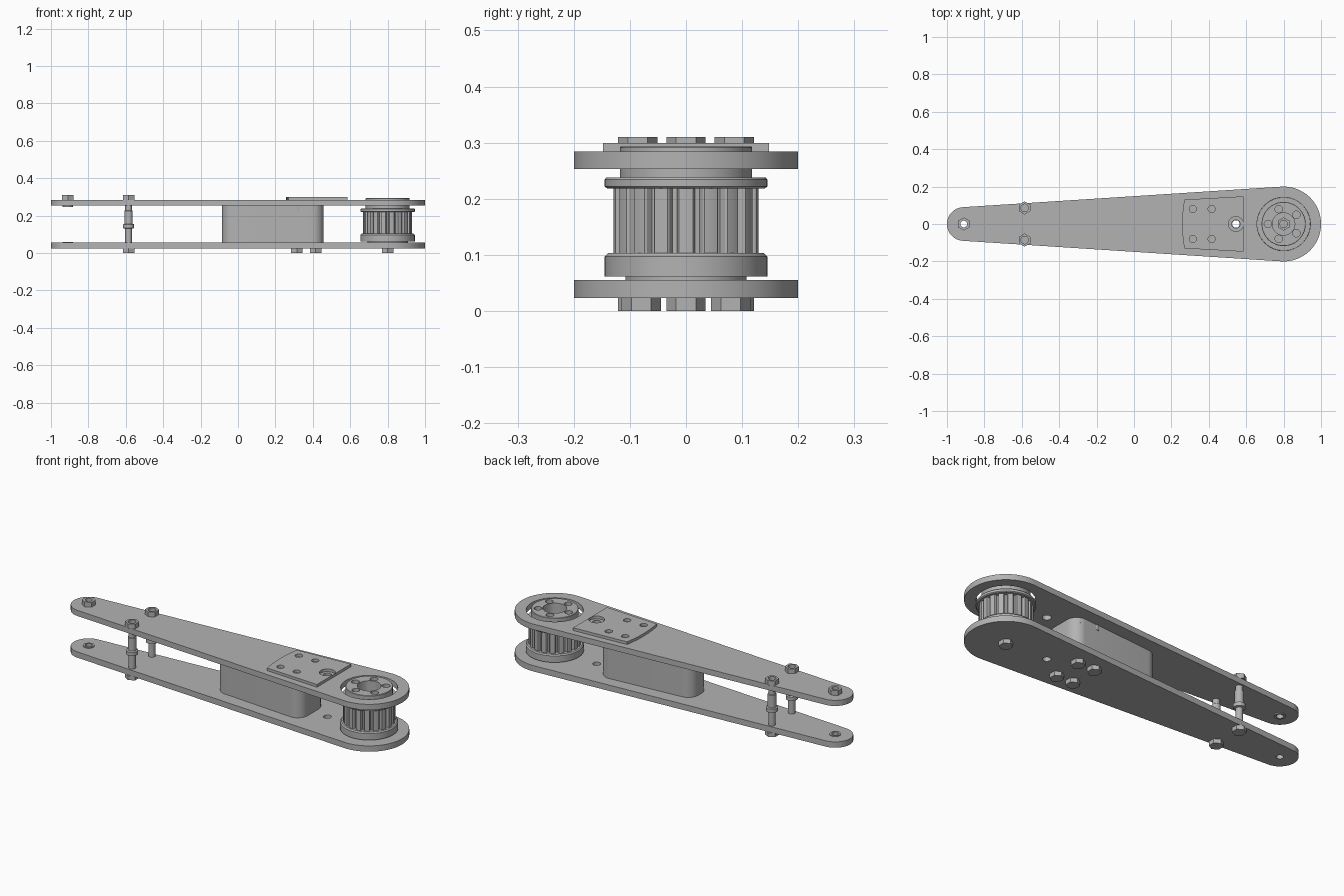
import bpy, bmesh
from math import sin, cos, pi, radians, acos

if "Cube" in bpy.data.objects:
    bpy.data.objects.remove(bpy.data.objects["Cube"], do_unlink=True)

grey = bpy.data.materials.new("plain grey")
grey.use_nodes = True
COLOUR = (0.45, 0.45, 0.45, 1)
grey.diffuse_color = COLOUR
grey.node_tree.nodes["Principled BSDF"].inputs["Base Color"].default_value = COLOUR


def arc(cx, cy, r, a0, a1, n):
    return [(cx + r * cos(a0 + (a1 - a0) * i / n), cy + r * sin(a0 + (a1 - a0) * i / n))
            for i in range(n + 1)]


def ring(cx, cy, r, n=32, turn=0.0):
    return arc(cx, cy, r, turn, turn + 2 * pi, n)[:-1]


def prism(name, outline, z0, z1, smooth=True):
    """Extrude a flat outline from z0 to z1."""
    bm = bmesh.new()
    face = bm.faces.new([bm.verts.new((x, y, z0)) for x, y in outline])
    top = bmesh.ops.extrude_face_region(bm, geom=[face])["geom"]
    for v in top:
        if isinstance(v, bmesh.types.BMVert):
            v.co.z = z1
    return finish(name, bm, smooth)


def lathe(name, cx, cy, profile, n=48):
    """Closed solid of revolution from (radius, z) points, axis ends included."""
    bm = bmesh.new()
    loops = [[bm.verts.new((x, y, z)) for x, y in ring(cx, cy, r, n)] for r, z in profile]
    for a, b in zip(loops, loops[1:]):
        for i in range(n):
            j = (i + 1) % n
            bm.faces.new((a[i], a[j], b[j], b[i]))
    bm.faces.new(loops[0])
    bm.faces.new(loops[-1])
    return finish(name, bm)


def finish(name, bm, smooth=True):
    bmesh.ops.recalc_face_normals(bm, faces=bm.faces)
    mesh = bpy.data.meshes.new(name)
    bm.to_mesh(mesh)
    bm.free()
    mesh.materials.append(grey)
    obj = bpy.data.objects.new(name, mesh)
    bpy.context.collection.objects.link(obj)
    if smooth:
        shade(obj)
    return obj


def shade(obj):
    bpy.ops.object.select_all(action="DESELECT")
    obj.select_set(True)
    bpy.context.view_layer.objects.active = obj
    bpy.ops.object.shade_smooth_by_angle(angle=radians(30))


def drill(obj, holes, z0, z1):
    """Cut round holes given as (x, y, radius)."""
    for x, y, r in holes:
        cutter = prism("cutter", ring(x, y, r), z0, z1, False)
        cutter.hide_render = True
        mod = obj.modifiers.new("hole", "BOOLEAN")
        mod.operation, mod.solver, mod.object = "DIFFERENCE", "EXACT", cutter
        bpy.context.view_layer.objects.active = obj
        bpy.ops.object.modifier_apply(modifier=mod.name)
        bpy.data.objects.remove(cutter, do_unlink=True)
    shade(obj)


def hexagon(name, x, y, z0, z1, hole=0):
    obj = prism(name, ring(x, y, 0.035, 6, pi / 2), z0, z1, False)
    if hole:
        drill(obj, [(x, y, hole)], z0 - 0.1, z1 + 0.1)
    return obj


# Key positions
PIVOT, TIP, PORT = 0.8, -0.91, 0.545
BOLTS = [(x, y) for x in (0.315, 0.415) for y in (-0.08, 0.08)]
POSTS = [(-0.585, -0.086), (-0.585, 0.086)]
LOW, HIGH = (0.023, 0.055), (0.253, 0.284)

# Side plates: two arcs joined by tangents
R_BIG, R_SMALL = 0.2, 0.09
t = acos((R_BIG - R_SMALL) / (PIVOT - TIP))
t = pi - t
outline = (arc(PIVOT, 0, R_BIG, -t, t, 64) + arc(TIP, 0, R_SMALL, t, 2 * pi - t, 32))
lower = prism("lower_plate", outline, *LOW)
drill(lower, [(TIP, 0, 0.018), (PORT, 0, 0.02)], -0.1, 0.1)
upper = prism("upper_plate", outline, *HIGH)
drill(upper, [(TIP, 0, 0.018), (PORT, 0, 0.022), (PIVOT, 0, 0.143)], 0.2, 0.4)

# Cover plate with a slightly bowed rear edge
bow = [(0.257 + 0.012 * (y / 0.13) ** 2, y) for y in (0.13, 0.09, 0.045, 0, -0.045, -0.09, -0.13)]
cover = prism("cover_plate", bow + [(0.585, -0.148), (0.585, 0.148)], HIGH[1], 0.299)
drill(cover, [(x, y, 0.019) for x, y in BOLTS] + [(PORT, 0, 0.04)], 0.2, 0.4)

# Spacer block with rounded corners, widening towards the pulley
X0, X1, W0, W1, R = -0.085, 0.458, 0.075, 0.108, 0.06
block = (arc(X1 - R, W1 - R, R, 0, pi / 2, 10) + arc(X0 + R, W0 - R, R, pi / 2, pi, 10)
         + arc(X0 + R, R - W0, R, pi, 1.5 * pi, 10) + arc(X1 - R, R - W1, R, 1.5 * pi, 2 * pi, 10))
prism("spacer_block", block, LOW[1], HIGH[0])

# Block bolts
for x, y in BOLTS:
    hexagon("block_bolt_head", x, y, 0, LOW[0])
    prism("block_bolt_end", ring(x, y, 0.02 if abs(y) > 1 else 0.024, 24), 0.225, HIGH[0])

# Standoff posts with collars and nuts
for x, y in POSTS:
    lathe("standoff_post", x, y, [(0.018, LOW[1]), (0.018, 0.13), (0.03, 0.133), (0.03, 0.153),
                                  (0.022, 0.156), (0.022, 0.225), (0.018, 0.228),
                                  (0.018, HIGH[0])], 32)
    hexagon("post_bolt_head", x, y, 0, LOW[0])
    hexagon("post_nut", x, y, HIGH[1], 0.31, 0.02)

# Tip nut and bushings
hexagon("tip_nut", TIP, 0, HIGH[1], 0.31, 0.018)
for z0, z1 in ((LOW[1], 0.06), (0.247, HIGH[0])):
    bush = prism("tip_bushing", ring(TIP, 0, 0.028), z0, z1)
    drill(bush, [(TIP, 0, 0.018)], z0 - 0.1, z1 + 0.1)

# Pulley: flanged bottom, toothed drum, flanged hub
HOLES = [(PIVOT + 0.084 * cos(a), 0.084 * sin(a), 0.02)
         for a in (pi + k * 2 * pi / 5 for k in range(5))]
lathe("pulley_lower_flange", PIVOT, 0, [(0.108, LOW[1]), (0.108, 0.061), (0.145, 0.061),
                                       (0.145, 0.097), (0.139, 0.103)], 64)
TEETH = 18
step = 2 * pi / TEETH
teeth = []
for k in range(TEETH):
    for f, r in ((-0.33, 0.127), (-0.27, 0.13), (0, 0.131), (0.27, 0.13), (0.33, 0.127),
                 (0.4, 0.114), (0.6, 0.114)):
        a = (k + f) * step
        teeth.append((PIVOT + r * cos(a), r * sin(a)))
drum = prism("pulley_toothed_drum", teeth, 0.103, 0.218)
drill(drum, [(PIVOT, 0, 0.06)], 0.11, 0.4)
hub = lathe("pulley_hub", PIVOT, 0, [(0.14, 0.218), (0.145, 0.222), (0.145, 0.234),
                                    (0.142, 0.238), (0.118, 0.238), (0.118, 0.291),
                                    (0.116, 0.293)], 64)
drill(hub, [(PIVOT, 0, 0.06)] + HOLES, 0.1, 0.4)
hexagon("pulley_bolt_head", PIVOT, 0, 0, LOW[0])
hexagon("pulley_nut", PIVOT, 0, 0.11, 0.136, 0.02)
